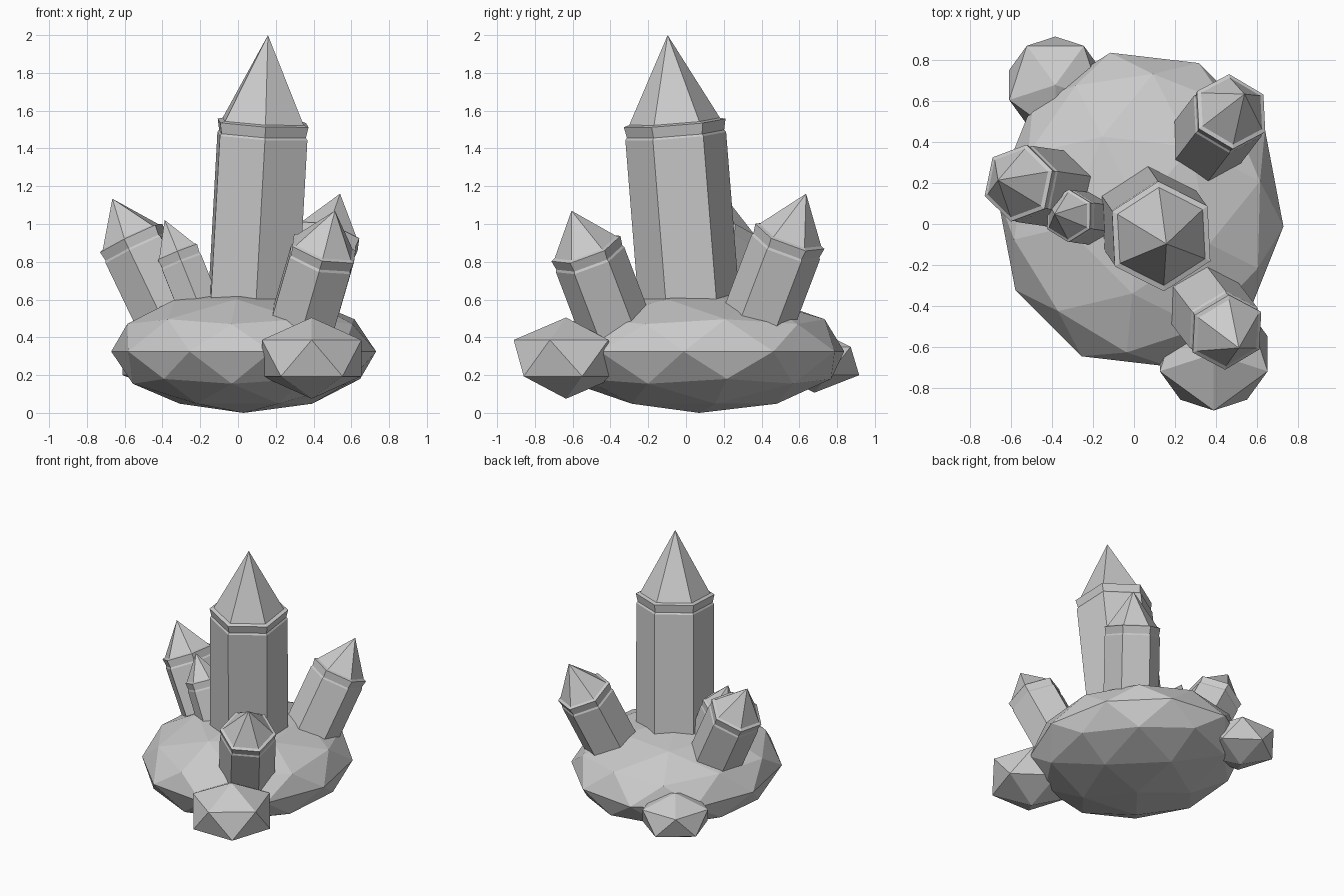
import bpy, bmesh, math
from mathutils import Vector, Matrix

cube = bpy.data.objects.get("Cube")
if cube:
    bpy.data.objects.remove(cube)

grey = bpy.data.materials.new("stone grey")
grey.use_nodes = True
colour = (0.6, 0.6, 0.6, 1)
grey.diffuse_color = colour
grey.node_tree.nodes["Principled BSDF"].inputs["Base Color"].default_value = colour


def finish(name, bm):
    bmesh.ops.recalc_face_normals(bm, faces=bm.faces)
    mesh = bpy.data.meshes.new(name)
    bm.to_mesh(mesh)
    bm.free()
    mesh.materials.append(grey)
    obj = bpy.data.objects.new(name, mesh)
    bpy.context.collection.objects.link(obj)


def rock(name, centre, size, turn, detail):
    """Faceted boulder: a turned, squashed icosphere."""
    bm = bmesh.new()
    bmesh.ops.create_icosphere(bm, subdivisions=detail, radius=1)
    bm.transform(Matrix.Translation(centre) @ Matrix.Diagonal((*size, 1))
                 @ Matrix.Rotation(math.radians(turn), 4, "Z"))
    finish(name, bm)


def crystal(name, collar, lean, radius, tip, band, turn, bottom=0.3):
    """Leaning hexagonal shaft with a grooved collar and a pointed tip.
    collar is the centre of the collar's top."""
    axis = Vector((*lean, 1)).normalized()
    length = (collar[2] - bottom) / axis.z
    # (height, radius factor) from the buried end up to the cone's base
    profile = [(-length, 1), (-band, 1), (-band + 0.012, 0.965),
               (0, 1.01), (0.008, 0.9)]
    bm = bmesh.new()
    rings = []
    for z, f in profile:
        ring = []
        for k in range(6):
            a = math.radians(turn + 60 * k)
            ring.append(bm.verts.new((radius * f * math.cos(a),
                                      radius * f * math.sin(a), z)))
        rings.append(ring)
    apex = bm.verts.new((0, 0, tip))
    bm.faces.new(rings[0][::-1])
    for k in range(6):
        n = (k + 1) % 6
        for low, high in zip(rings, rings[1:]):
            bm.faces.new((low[k], low[n], high[n], high[k]))
        bm.faces.new((rings[-1][k], rings[-1][n], apex))
    tilt = Vector((0, 0, 1)).rotation_difference(axis).to_matrix().to_4x4()
    bm.transform(Matrix.Translation(collar) @ tilt)
    finish(name, bm)


# Rocks
rock("base_rock", (0.03, 0.07, 0.325), (0.705, 0.785, 0.325), 48, 2)
rock("front_rock", (0.39, -0.635, 0.29), (0.31, 0.31, 0.215), -90, 1)
rock("back_rock", (-0.385, 0.68, 0.275), (0.265, 0.265, 0.168), -90, 1)

# Crystals
crystal("main_crystal", (0.133, -0.06, 1.535), (0.055, -0.08), 0.268, 0.467, 0.07, 33)
crystal("right_crystal", (-0.565, 0.2, 0.925), (-0.48, 0.07), 0.19, 0.232, 0.065, 18)
crystal("small_right_crystal", (-0.32, 0.04, 0.85), (-0.4, 0.05), 0.128, 0.185, 0.06, 30)
crystal("front_left_crystal", (0.455, -0.53, 0.87), (0.29, -0.38), 0.193, 0.222, 0.065, 30)
crystal("back_left_crystal", (0.475, 0.55, 0.935), (0.29, 0.38), 0.193, 0.25, 0.065, 30)
